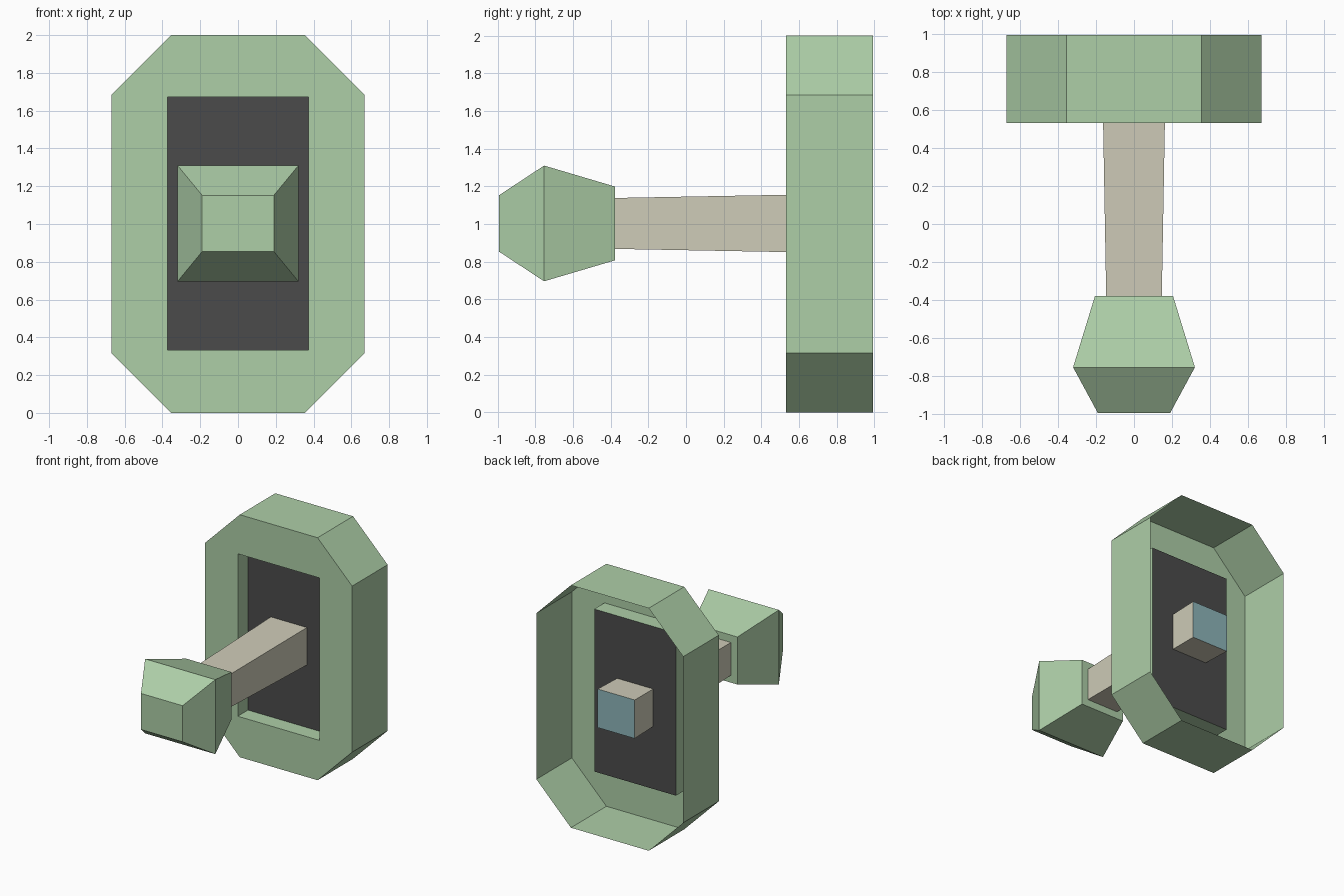
import bpy, bmesh

if "Cube" in bpy.data.objects:
    bpy.data.objects.remove(bpy.data.objects["Cube"])

ZC = 1.003  # height of the shared centre line


def material(name, rgb):
    m = bpy.data.materials.new(name)
    m.diffuse_color = (*rgb, 1)
    m.use_nodes = True
    m.node_tree.nodes["Principled BSDF"].inputs["Base Color"].default_value = m.diffuse_color
    return m


GREEN = material("green", (0.42, 0.62, 0.39))
TAN = material("tan", (0.62, 0.60, 0.48))
BLUE = material("blue", (0.27, 0.46, 0.49))
DARK = material("dark", (0.07, 0.07, 0.07))


def rect(y, hw, hh):
    """Rectangle facing the front, centred on the shared axis."""
    return [(sx * hw, y, ZC + sz * hh)
            for sx, sz in ((-1, 1), (-1, -1), (1, -1), (1, 1))]


def loft(name, rings, mats, cap_start=False, cap_end=False):
    """Join equal-sized rings with faces; an end cap takes the last material."""
    bm = bmesh.new()
    loops = [[bm.verts.new(p) for p in ring] for ring in rings]
    for a, b in zip(loops, loops[1:]):
        for i in range(len(a)):
            j = (i + 1) % len(a)
            bm.faces.new((a[i], a[j], b[j], b[i]))
    if cap_start:
        bm.faces.new(loops[0])
    if cap_end:
        bm.faces.new(loops[-1][::-1]).material_index = len(mats) - 1
    if len(rings) > 1:
        bmesh.ops.remove_doubles(bm, verts=bm.verts, dist=0.0001)
        bmesh.ops.recalc_face_normals(bm, faces=bm.faces)
    mesh = bpy.data.meshes.new(name)
    bm.to_mesh(mesh)
    bm.free()
    for m in mats:
        mesh.materials.append(m)
    ob = bpy.data.objects.new(name, mesh)
    bpy.context.collection.objects.link(ob)
    return ob


def octagon(y):
    """Upright rectangle with cut corners, two points per corner."""
    w, h, cx, cz = 0.67, 1.0, 0.355, 0.685
    pts = [(-cx, h), (-w, cz), (-w, -cz), (-cx, -h),
           (cx, -h), (w, -cz), (w, cz), (cx, h)]
    return [(x, y, 1.0 + z) for x, z in pts]


def doubled(ring):
    """Repeat each corner so a rectangle can join the octagon."""
    return [p for p in ring for _ in range(2)]


# Thin housing, open at the back, with a recessed window in its front
loft("housing", [octagon(0.993), octagon(0.53),
                 doubled(rect(0.53, 0.373, 0.67)),
                 doubled(rect(0.663, 0.373, 0.67))], [GREEN])

# Dark panel at the bottom of the recess
loft("slot_panel", [rect(0.663, 0.373, 0.67)], [DARK], cap_start=True)

# Tapered lever shaft through the panel, with a blue rear end
loft("lever_shaft", [rect(-0.38, 0.146, 0.135), rect(0.91, 0.169, 0.159)],
     [TAN, BLUE], cap_end=True)

# Faceted grip
loft("lever_knob", [rect(-0.993, 0.19, 0.149), rect(-0.753, 0.32, 0.307),
                    rect(-0.378, 0.205, 0.196)],
     [GREEN], cap_start=True, cap_end=True)
